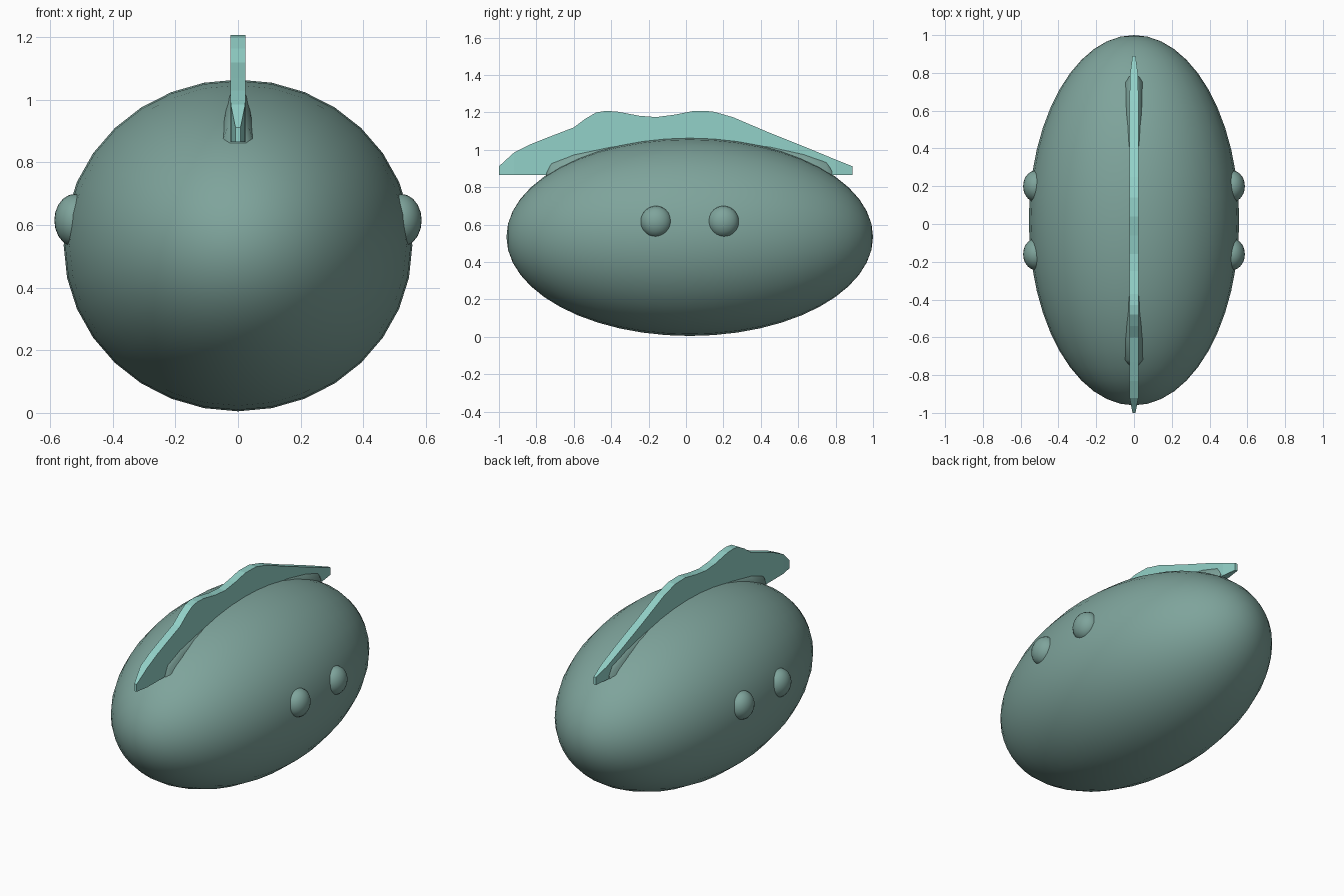
import bpy, bmesh, math
from mathutils import Vector

if "Cube" in bpy.data.objects:
    bpy.data.objects.remove(bpy.data.objects["Cube"])


def material(name, rgb):
    m = bpy.data.materials.new(name)
    m.diffuse_color = (*rgb, 1)
    m.use_nodes = True
    m.node_tree.nodes["Principled BSDF"].inputs["Base Color"].default_value = m.diffuse_color
    return m


BODY = material("sage teal", (0.21, 0.37, 0.33))
FIN = material("light aqua", (0.29, 0.64, 0.58))


def add_object(name, bm, mat, smooth):
    bmesh.ops.recalc_face_normals(bm, faces=bm.faces)
    mesh = bpy.data.meshes.new(name)
    bm.to_mesh(mesh)
    bm.free()
    mesh.materials.append(mat)
    ob = bpy.data.objects.new(name, mesh)
    bpy.context.collection.objects.link(ob)
    if smooth:
        bpy.ops.object.select_all(action='DESELECT')
        ob.select_set(True)
        bpy.context.view_layer.objects.active = ob
        bpy.ops.object.shade_smooth_by_angle(angle=math.radians(40))
    return ob


def ellipsoid(name, center, radii, segments, rings):
    bm = bmesh.new()
    bmesh.ops.create_uvsphere(bm, u_segments=segments, v_segments=rings, radius=1)
    # poles lie along the length
    for v in bm.verts:
        x, y, z = v.co
        v.co = Vector(center) + Vector((x * radii[0], z * radii[1], y * radii[2]))
    return add_object(name, bm, BODY, True)


# egg-shaped body
CY, CZ, RX, RY, RZ = 0.02, 0.535, 0.557, 0.98, 0.53
ellipsoid("body", (0, CY, CZ), (RX, RY, RZ), 32, 24)

# two rounded bumps on each flank
for side, label in ((1, "right"), (-1, "left")):
    for y, place in ((-0.16, "front"), (0.2, "rear")):
        ellipsoid(f"{place}_{label}_bump", (side * 0.52, y, 0.615),
                  (0.067, 0.083, 0.085), 20, 14)

# soft ridge swelling out of the body under the fin
ridge = [(-0.75, 0.86, 0.012), (-0.745, 0.915, 0.03), (-0.72, 0.945, 0.045),
         (-0.6, 0.988, 0.05), (-0.4, 1.03, 0.05), (-0.2, 1.055, 0.045),
         (0.02, 1.067, 0.04), (0.25, 1.058, 0.045), (0.45, 1.03, 0.05),
         (0.63, 0.99, 0.05), (0.75, 0.947, 0.045), (0.78, 0.915, 0.03),
         (0.785, 0.86, 0.012)]
bm = bmesh.new()
loops = []
for y, top, half in ridge:
    loop = []
    for i in range(9):
        a = math.pi * i / 8
        loop.append(bm.verts.new((half * math.cos(a) * (1.3 - 0.3 * math.sin(a)), y,
                                  top - 0.12 * (1 - math.sin(a)))))
    loops.append(loop)
for a, b in zip(loops, loops[1:]):
    for i in range(8):
        bm.faces.new((a[i], a[i + 1], b[i + 1], b[i]))
add_object("fin_ridge", bm, BODY, True)

# thin wavy fin: y, top height, half thickness
fin = [(-1, 0.912, 0.008), (-0.92, 0.985, 0.023), (-0.83, 1.03, 0.024),
       (-0.73, 1.07, 0.024), (-0.6, 1.12, 0.024), (-0.54, 1.165, 0.024),
       (-0.48, 1.2, 0.024), (-0.43, 1.208, 0.024), (-0.37, 1.205, 0.024),
       (-0.25, 1.182, 0.024), (-0.16, 1.175, 0.024), (-0.06, 1.188, 0.024),
       (0.04, 1.208, 0.024), (0.14, 1.206, 0.024), (0.25, 1.175, 0.024),
       (0.45, 1.09, 0.024), (0.65, 1.01, 0.024), (0.8, 0.948, 0.02),
       (0.89, 0.912, 0.008)]
bm = bmesh.new()
loops = [[bm.verts.new(p) for p in ((-t, y, 0.866), (t, y, 0.866), (t, y, z), (-t, y, z))]
         for y, z, t in fin]
for a, b in zip(loops, loops[1:]):
    for i in range(4):
        j = (i + 1) % 4
        bm.faces.new((a[i], a[j], b[j], b[i]))
bm.faces.new(loops[0])
bm.faces.new(loops[-1])
add_object("back_fin", bm, FIN, False)
